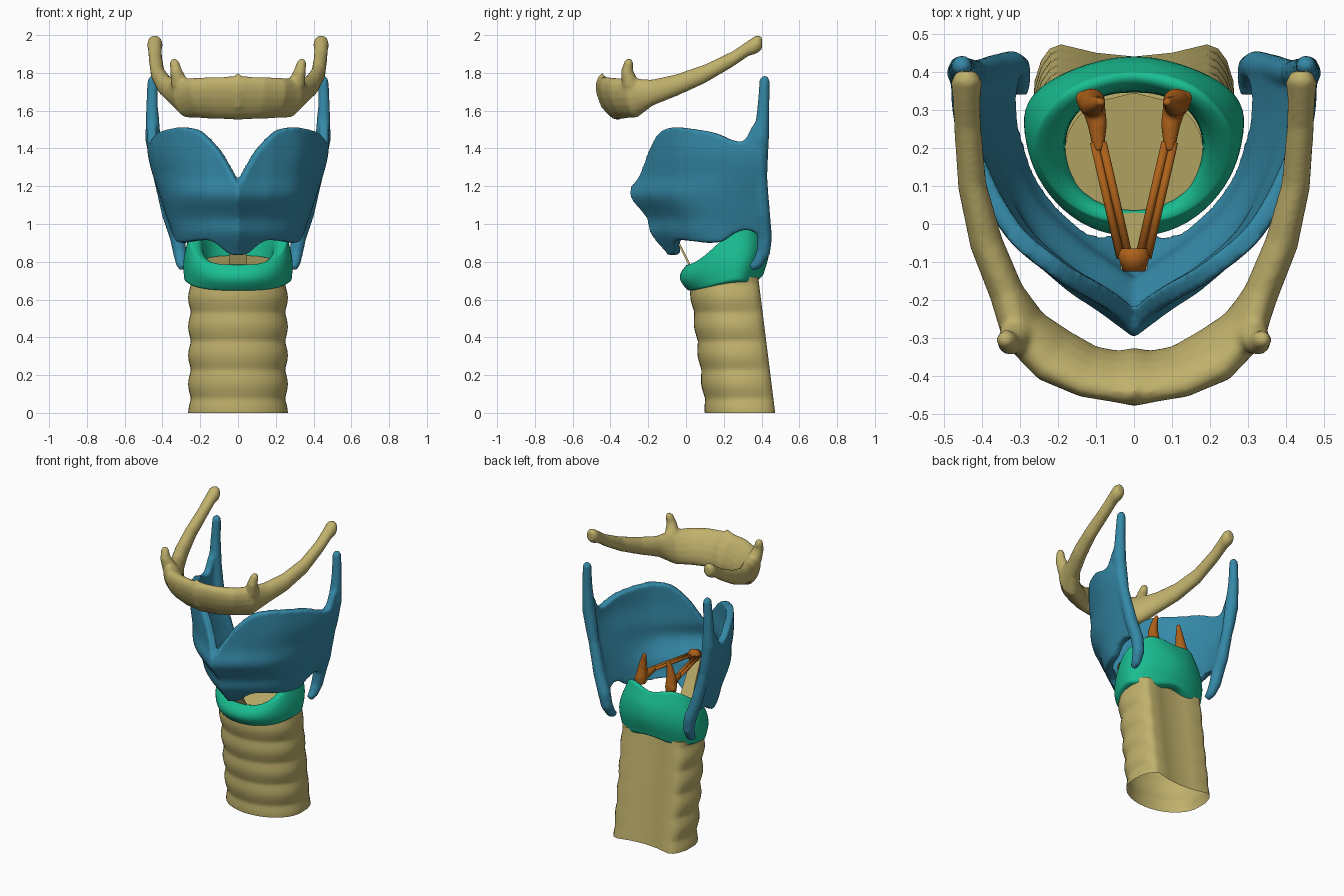
import bpy, bmesh, math
from mathutils import Vector

if "Cube" in bpy.data.objects:
    bpy.data.objects.remove(bpy.data.objects["Cube"])

Z = Vector((0, 0, 1))


def material(name, rgb):
    m = bpy.data.materials.new(name)
    m.diffuse_color = (*rgb, 1)
    m.use_nodes = True
    m.node_tree.nodes["Principled BSDF"].inputs["Base Color"].default_value = m.diffuse_color
    return m


BONE = material("bone_tan", (0.53, 0.44, 0.15))
BLUE = material("cartilage_blue", (0.035, 0.25, 0.39))
GREEN = material("cartilage_green", (0.01, 0.52, 0.29))
ORANGE = material("ligament_orange", (0.42, 0.12, 0.01))


def interp(x, table):
    """Smooth curve through (x, value) pairs."""
    if x <= table[0][0]:
        return table[0][1]
    for i in range(len(table) - 1):
        (a, u), (b, v) = table[i], table[i + 1]
        if x <= b:
            p, q = table[max(i - 1, 0)], table[min(i + 2, len(table) - 1)]
            w, s = b - a, (x - a) / (b - a)
            m0, m1 = w * (v - p[1]) / (b - p[0]), w * (q[1] - u) / (q[0] - a)
            return ((2 * s**3 - 3 * s**2 + 1) * u + (s**3 - 2 * s**2 + s) * m0
                    + (3 * s**2 - 2 * s**3) * v + (s**3 - s**2) * m1)
    return table[-1][1]


def loft(bm, sections, ring=False, caps=(True, True)):
    rows = [[bm.verts.new(p) for p in s] for s in sections]
    n = len(rows[0])
    for a, b in zip(rows, rows[1:] + (rows[:1] if ring else [])):
        for i in range(n):
            j = (i + 1) % n
            bm.faces.new((a[i], a[j], b[j], b[i]))
    if not ring:
        if caps[0]:
            bm.faces.new(rows[0])
        if caps[1]:
            bm.faces.new(rows[-1])


def tube(bm, pts, sx=1, n=14):
    """Round tapered tube through (x, y, z, radius) points."""
    c = [Vector((p[0] * sx, p[1], p[2])) for p in pts]
    secs = []
    for i, p in enumerate(pts):
        d = c[min(i + 1, len(c) - 1)] - c[max(i - 1, 0)]
        side = d.cross(Vector((1, 0, 0))).normalized()
        up = side.cross(d).normalized()
        secs.append([c[i] + p[3] * (side * math.cos(k * math.tau / n) + up * math.sin(k * math.tau / n))
                     for k in range(n)])
    loft(bm, secs)


def finish(bm, name, mat, voxel=0, smooth=4, subsurf=0):
    bmesh.ops.recalc_face_normals(bm, faces=bm.faces)
    for f in bm.faces:
        f.smooth = True
    me = bpy.data.meshes.new(name)
    bm.to_mesh(me)
    bm.free()
    me.materials.append(mat)
    ob = bpy.data.objects.new(name, me)
    bpy.context.collection.objects.link(ob)
    if voxel:
        r = ob.modifiers.new("merge", 'REMESH')
        r.mode, r.voxel_size, r.use_smooth_shade = 'VOXEL', voxel, True
        s = ob.modifiers.new("soften", 'SMOOTH')
        s.factor, s.iterations = 0.5, smooth
    if subsurf:
        s = ob.modifiers.new("round", 'SUBSURF')
        s.levels = s.render_levels = subsurf
    return ob


# Thyroid cartilage: one V-shaped shield, swept from left to right back edge
MID_Y = [(.84, -.10), (.95, -.19), (1.03, -.21), (1.15, -.298), (1.25, -.275), (1.5, -.27)]
WIDTH = [(.77, .32), (.92, .342), (1.1, .40), (1.35, .475), (1.5, .48)]
BULGE = [(0, 0), (.1, .23), (.17, .41), (.33, .69), (.6, .91), (.8, .99), (1, 1)]
BULGE_LOW = [(0, 0), (.1, .25), (.17, .43), (.33, .75), (.47, .91), (.6, .98), (.8, 1), (1, .97)]
BOTTOM = [(0, .835), (.06, .84), (.1, .865), (.17, .91), (.3, .91), (.45, .90), (.6, .91),
          (.72, .95), (.82, .97), (.88, .96), (1, .93)]
TOP = [(0, 1.205), (.04, 1.27), (.1, 1.39), (.17, 1.48), (.26, 1.51), (.45, 1.50), (.6, 1.48),
       (.75, 1.44), (.83, 1.445), (.9, 1.53), (1, 1.56)]


def shield(t, z):
    a = abs(t)
    y0 = interp(z, MID_Y)
    m = min(1, max(0, (z - .92) / .35))
    f = m * interp(a, BULGE) + (1 - m) * interp(a, BULGE_LOW)
    return Vector((math.copysign(interp(z, WIDTH) * f, t), y0 + a * (.43 - y0), z))


bm = bmesh.new()
secs = []
for k in range(-44, 45):
    t = math.copysign(abs(k / 44) ** 1.3, k) * .97
    lo, hi = interp(abs(t), BOTTOM), interp(abs(t), TOP)
    outer, inner = [], []
    for i in range(25):
        z = lo + (hi - lo) * i / 24
        p = shield(t, z)
        d = shield(t + .03, z) - shield(t - .03, z)
        outer.append(p)
        inner.append(p - Vector((d.y, -d.x, 0)).normalized() * .048)
    secs.append(outer + inner[::-1])
loft(bm, secs)
# upper and lower horns along the back edges
for sx in (1, -1):
    tube(bm, [(.452, .417, 1.785, .012), (.452, .416, 1.765, .027), (.455, .410, 1.62, .032),
              (.450, .398, 1.45, .042), (.415, .396, 1.25, .034), (.365, .408, 1.05, .038),
              (.322, .416, .93, .040), (.308, .410, .85, .037), (.300, .378, .79, .030),
              (.295, .345, .768, .020)], sx)
finish(bm, "thyroid_cartilage", BLUE, .010, 5)

# Cricoid ring: outer xy, inner xy, bottom z, top z, narrowing at the top
RING = [(0, -.045, 0, .04, .645, .785, 1), (.12, -.02, .09, .055, .648, .785, 1),
        (.21, .05, .155, .11, .655, .815, 1), (.27, .14, .185, .19, .675, .895, .97),
        (.295, .24, .175, .26, .69, .97, .9), (.297, .335, .135, .31, .69, 1.03, .70),
        (.215, .395, .085, .335, .68, 1.045, .74), (.10, .435, .04, .345, .705, 1.03, .85),
        (0, .45, 0, .345, .725, 1.01, 1)]
half = [(1, r) for r in RING] + [(-1, r) for r in RING[-2:0:-1]]
bm = bmesh.new()
secs = []
for sx, (xo, yo, xi, yi, zb, zt, k) in half:
    f = 1 - min(1, max(0, yo / .25))
    h = zt - zb
    ym = yo * .55 + yi * .45
    xb, yb = xo * .93 + xi * .07, yo + .05 * f - (.035 if yo > .3 else 0)
    secs.append([(sx * xb, yb, zb), (sx * xb, yb - .01 * f, zb + h * .08),
                 (sx * xo, yo, zb + h * .38), (sx * xo * (1 + k) / 2, yo * .93 + yi * .07, zb + h * .72),
                 (sx * xo * k, ym, zb + h * .95), (sx * xo * k, ym, zt),
                 (sx * (xi * .8 + xo * k * .2), yi * .8 + yo * .2, zt),
                 (sx * xi, yi, zb + h * .7), (sx * xi, yi, zb + h * .1), (sx * xi, yi, zb)])
loft(bm, secs, ring=True)
finish(bm, "cricoid_cartilage", GREEN, subsurf=2)

# Trachea: D-shaped leaning tube, ringed at the front, plain hollow back wall
front = [(.25 * math.sin(a * math.pi / 20), .30 - .19 * math.cos(a * math.pi / 20)) for a in range(11)]
prof = [(x, y, 1) for x, y in front] + [(.248, .37, 1), (.235, .425, .7), (.218, .458, .3), (.192, .472, 0),
                                        (.1, .450, 0), (0, .440, 0)]
prof += [(-x, y, b) for x, y, b in prof[-2:0:-1]]
bm = bmesh.new()
secs = []
for i in range(71):
    z = .72 * i / 70
    g = .055 * (.5 + .5 * math.cos(math.tau * z / .152)) ** .65
    secs.append([(x * (1 + g * b), .3 + (y - .3) * (1 + g * b) - .125 * z, z) for x, y, b in prof])
# sloping lid inside the cricoid ring
lid = []
for x, y, b in prof:
    v = Vector((x, y - .29)).normalized()
    lid.append((v.x * .183, .19 + v.y * .155, .805 + v.y * .03))
secs += [[(x * .97, y, .72) for x, y, z in lid], lid]
loft(bm, secs, caps=(False, True))
trachea = finish(bm, "trachea", BONE)
bpy.context.view_layer.objects.active = trachea
trachea.select_set(True)
bpy.ops.object.shade_smooth_by_angle(angle=math.radians(50))

# Hyoid bone: body and greater horns swept as one arch (x, y, z, half depth, half height, lean)
ARCH = [(0, -.402, 1.667, .066, .117, .35), (.05, -.400, 1.667, .056, .113, .35),
        (.12, -.388, 1.667, .058, .112, .35), (.21, -.345, 1.667, .066, .107, .35),
        (.29, -.275, 1.667, .062, .104, .2), (.335, -.18, 1.695, .046, .070, 0),
        (.388, -.05, 1.735, .044, .058, 0), (.425, .10, 1.795, .038, .050, 0),
        (.437, .25, 1.875, .036, .042, 0), (.44, .33, 1.930, .037, .042, 0),
        (.44, .375, 1.952, .042, .050, 0), (.44, .402, 1.957, .026, .034, 0)]
arch = [(-p[0], *p[1:]) for p in ARCH[:0:-1]] + ARCH
bm = bmesh.new()
secs = []
for i, (x, y, z, a, h, lean) in enumerate(arch):
    p, q = arch[max(i - 1, 0)], arch[min(i + 1, len(arch) - 1)]
    side = Vector((q[0] - p[0], q[1] - p[1], 0)).cross(Z).normalized()
    secs.append([Vector((x, y, z)) + side * a * math.cos(k * math.tau / 16)
                 + (Z + side * lean) * h * math.sin(k * math.tau / 16) for k in range(16)])
loft(bm, secs)
# lesser horns and middle ridge
for sx in (1, -1):
    tube(bm, [(.29, -.28, 1.68, .04), (.31, -.295, 1.745, .046), (.328, -.312, 1.81, .032),
              (.338, -.302, 1.86, .024), (.339, -.30, 1.874, .012)], sx)
tube(bm, [(0, -.43, 1.62, .02), (0, -.454, 1.70, .024), (0, -.45, 1.775, .018), (0, -.44, 1.80, .008)])
finish(bm, "hyoid_bone", BONE, .010, 4)

# Arytenoids: small pyramids on the cricoid, with a forward process and side knob
for sx, name in ((1, "right"), (-1, "left")):
    bm = bmesh.new()
    tube(bm, [(.112, .322, 1.02, .034), (.112, .320, 1.06, .037), (.108, .312, 1.12, .030),
              (.098, .315, 1.18, .020), (.085, .322, 1.225, .011)], sx)
    tube(bm, [(.108, .315, 1.065, .032), (.096, .26, 1.075, .026), (.093, .19, 1.08, .014)], sx)
    tube(bm, [(.11, .32, 1.05, .026), (.135, .332, 1.05, .022), (.152, .336, 1.05, .012)], sx)
    finish(bm, "arytenoid_" + name, ORANGE, .007, 3)
    # vocal ligament: two side-by-side strands
    bm = bmesh.new()
    for off in (-.011, .011):
        tube(bm, [(.094 + off, .215, 1.08, .011), (.024 + off, -.09, 1.08, .011)], sx, 8)
    finish(bm, "vocal_ligament_" + name, ORANGE)

# Front anchor of the ligaments
bm = bmesh.new()
tube(bm, [(0, -.065, 1.08, .036), (0, -.085, 1.08, .044), (0, -.125, 1.08, .030)], 1, 10)
finish(bm, "ligament_anchor", ORANGE)

# Narrow band from cricoid up behind the thyroid cartilage
bm = bmesh.new()
loft(bm, [[(-w, y, z), (w, y, z), (w, y + .012, z), (-w, y + .012, z)]
          for w, y, z in ((.05, .025, .76), (.04, -.05, .91), (.035, -.12, 1.06))])
band = finish(bm, "front_band", BONE)
for f in band.data.polygons:
    f.use_smooth = False
